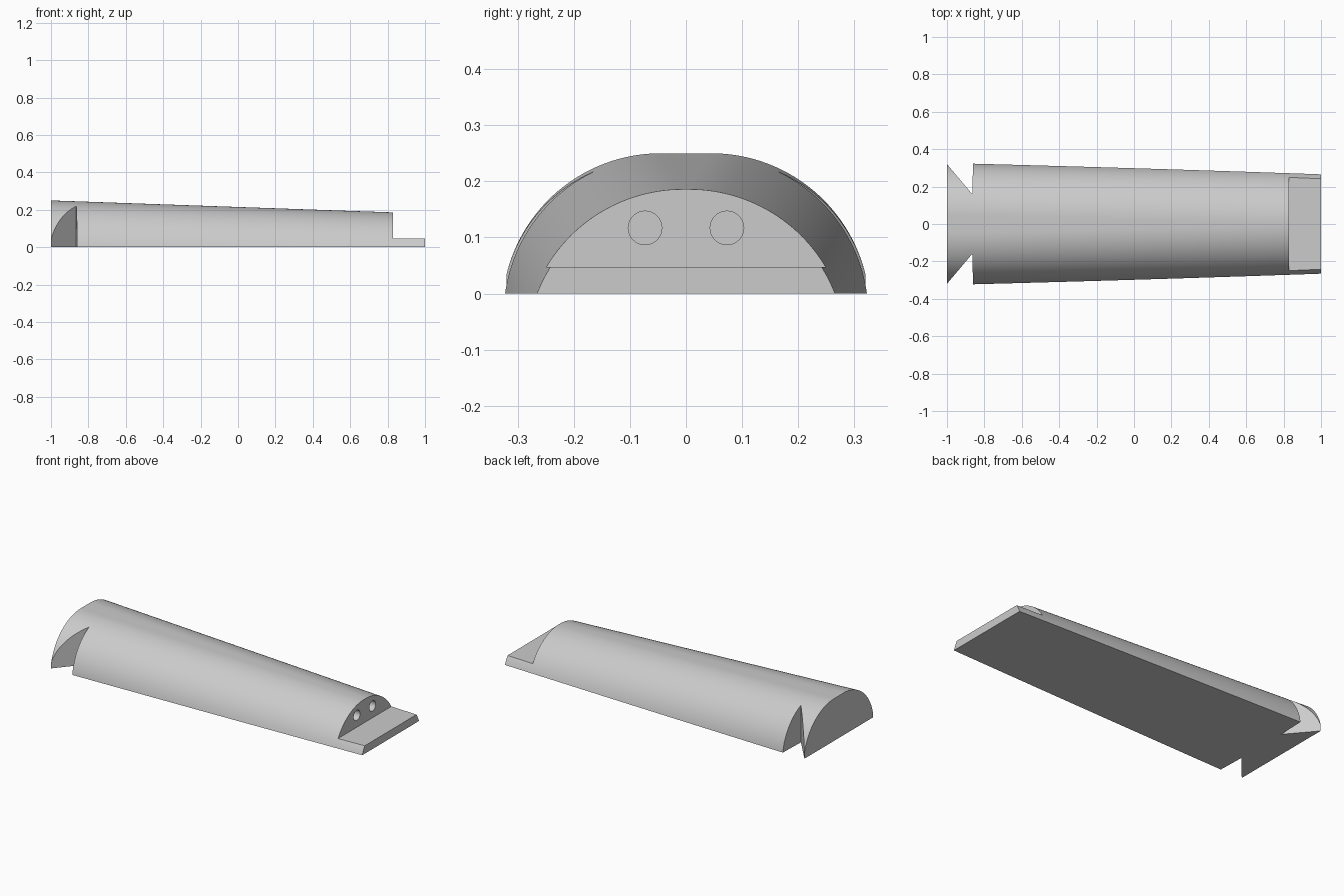
import bpy, bmesh, math
from mathutils import Vector

cube = bpy.data.objects.get("Cube")
if cube:
    bpy.data.objects.remove(cube, do_unlink=True)

grey = bpy.data.materials.new("light grey")
grey.use_nodes = True
colour = (0.6, 0.6, 0.6, 1)
grey.diffuse_color = colour
grey.node_tree.nodes["Principled BSDF"].inputs["Base Color"].default_value = colour

RADIUS = 0.283
STEPS = 40


def add_object(name, bm):
    bmesh.ops.recalc_face_normals(bm, faces=bm.faces[:])
    mesh = bpy.data.meshes.new(name)
    bm.to_mesh(mesh)
    bm.free()
    mesh.materials.append(grey)
    obj = bpy.data.objects.new(name, mesh)
    bpy.context.collection.objects.link(obj)
    return obj


def loft(first, last):
    """Solid between two matching closed loops."""
    bm = bmesh.new()
    a = [bm.verts.new(p) for p in first]
    b = [bm.verts.new(p) for p in last]
    bm.faces.new(a)
    bm.faces.new(b[::-1])
    for i in range(len(a)):
        j = (i + 1) % len(a)
        bm.faces.new((a[i], a[j], b[j], b[i]))
    return bm


def arch(x, spread, centre_z):
    """Two quarter circles pushed apart by a flat crown."""
    right = []
    for i in range(STEPS + 1):
        t = math.pi / 2 * i / STEPS
        right.append((x, spread + RADIUS * math.cos(t), centre_z + RADIUS * math.sin(t)))
    return right + [(px, -py, pz) for px, py, pz in reversed(right)]


# Tapered body, trimmed flat on the ground
bm = loft(arch(-1, 0.045, -0.033), arch(1, 0.002, -0.103))
cut = bmesh.ops.bisect_plane(bm, geom=bm.verts[:] + bm.edges[:] + bm.faces[:],
                             plane_co=Vector(), plane_no=Vector((0, 0, 1)), clear_inner=True)
rim = [e for e in bm.edges if e.is_boundary]
bmesh.ops.edgeloop_fill(bm, edges=rim)
body = add_object("tapered_body", bm)
cutters = []


def prism(name, outline, low, high):
    bm = loft([(x, y, low) for x, y in outline], [(x, y, high) for x, y in outline])
    cutters.append(add_object(name, bm))


# Step that leaves the thin end tongue
prism("step_cutter", [(0.83, -0.5), (1.2, -0.5), (1.2, 0.5), (0.83, 0.5)], 0.047, 0.6)

for side in (-1, 1):
    # V notch beside the wide end
    notch = [(-0.865, 0.16), (-1.068, 0.4), (-0.858, 0.4)]
    prism("notch_cutter", [(x, side * y) for x, y in notch], -0.2, 0.6)
    # Round socket in the step face
    circle = [(side * 0.073 + 0.03 * math.cos(math.tau * i / 32),
               0.117 + 0.03 * math.sin(math.tau * i / 32)) for i in range(32)]
    cutters.append(add_object("socket_cutter", loft([(0.63, y, z) for y, z in circle],
                                                    [(0.9, y, z) for y, z in circle])))

# Apply the cuts and discard the cutters
bpy.ops.object.select_all(action="DESELECT")
bpy.context.view_layer.objects.active = body
body.select_set(True)
for cutter in cutters:
    mod = body.modifiers.new("cut", "BOOLEAN")
    mod.operation = "DIFFERENCE"
    mod.solver = "EXACT"
    mod.object = cutter
    bpy.ops.object.modifier_apply(modifier=mod.name)
    bpy.data.objects.remove(cutter, do_unlink=True)

bpy.ops.object.shade_smooth_by_angle(angle=math.radians(25))
